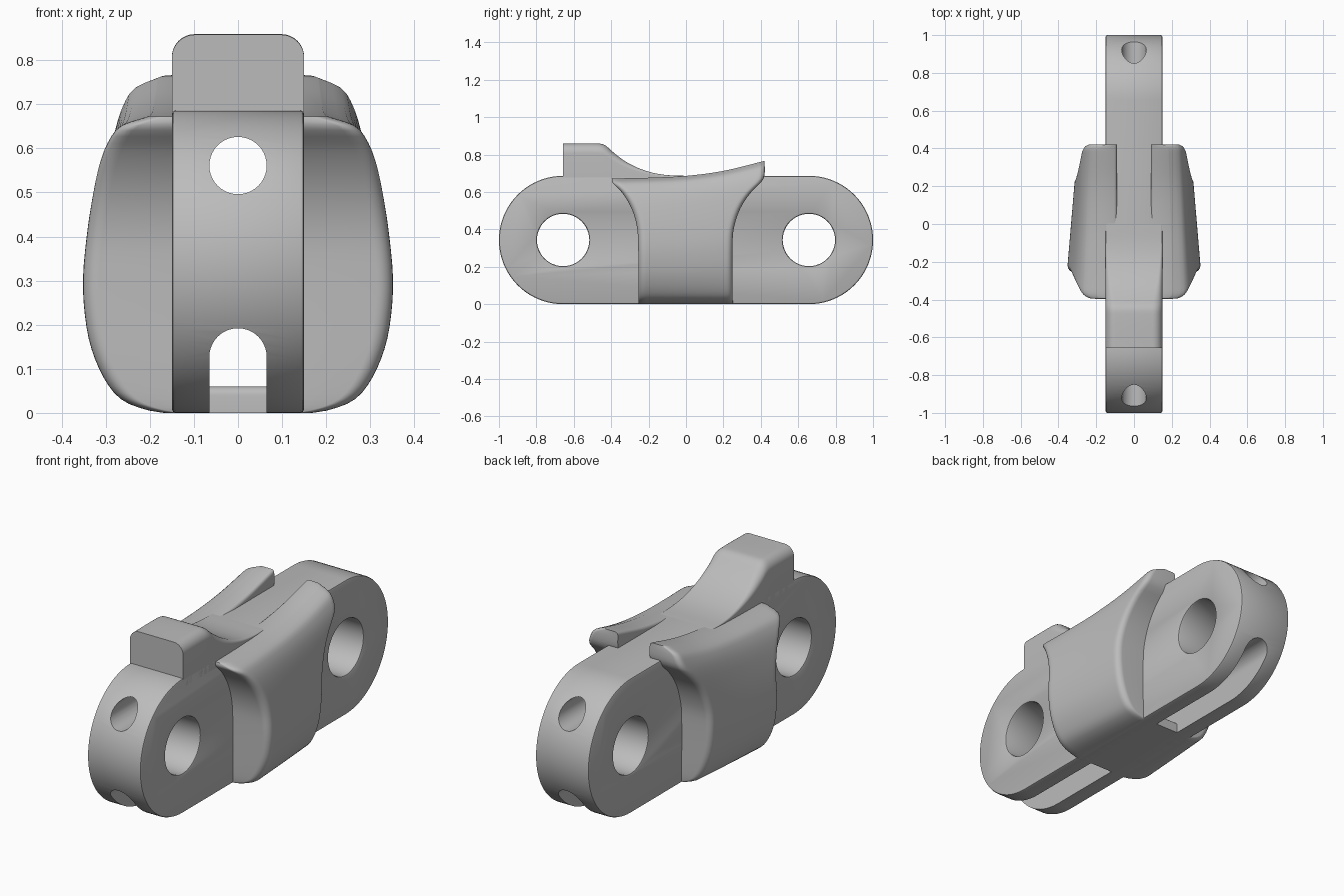
import bpy, bmesh, math

if "Cube" in bpy.data.objects:
    bpy.data.objects.remove(bpy.data.objects["Cube"])

grey = bpy.data.materials.new("plain grey")
grey.use_nodes = True
colour = (0.5, 0.5, 0.5, 1)
grey.diffuse_color = colour
grey.node_tree.nodes["Principled BSDF"].inputs["Base Color"].default_value = colour

HALF, R, PIN_Y, TOP = 0.15, 0.343, 0.657, 0.686


def curve(points, t):
    """Smooth interpolation through a short list of (position, value) points."""
    n = len(points)
    if t <= points[0][0]:
        return points[0][1]
    if t >= points[-1][0]:
        return points[-1][1]
    i = max(k for k in range(n - 1) if points[k][0] <= t)

    def slope(k):
        a, b = points[max(k - 1, 0)], points[min(k + 1, n - 1)]
        return (b[1] - a[1]) / (b[0] - a[0])

    (x0, y0), (x1, y1) = points[i], points[i + 1]
    w = x1 - x0
    s = (t - x0) / w
    return ((2 * s**3 - 3 * s**2 + 1) * y0 + (s**3 - 2 * s**2 + s) * w * slope(i)
            + (3 * s**2 - 2 * s**3) * y1 + (s**3 - s**2) * w * slope(i + 1))


def loft(name, rings):
    """Closed rings of points joined into a solid with flat end caps."""
    bm = bmesh.new()
    rows = [[bm.verts.new(p) for p in ring] for ring in rings]
    n = len(rows[0])
    for a, b in zip(rows, rows[1:]):
        for i in range(n):
            j = (i + 1) % n
            bm.faces.new((a[i], a[j], b[j], b[i]))
    bm.faces.new(rows[0])
    bm.faces.new(rows[-1])
    return finish_mesh(name, bm)


def finish_mesh(name, bm):
    bmesh.ops.recalc_face_normals(bm, faces=bm.faces)
    mesh = bpy.data.meshes.new(name)
    bm.to_mesh(mesh)
    bm.free()
    obj = bpy.data.objects.new(name, mesh)
    bpy.context.collection.objects.link(obj)
    mesh.materials.append(grey)
    return obj


def select(obj):
    bpy.ops.object.select_all(action="DESELECT")
    obj.select_set(True)
    bpy.context.view_layer.objects.active = obj


def apply_all(obj):
    select(obj)
    for mod in list(obj.modifiers):
        bpy.ops.object.modifier_apply(modifier=mod.name)


def smooth(obj, angle=35):
    select(obj)
    bpy.ops.object.shade_smooth_by_angle(angle=math.radians(angle))


def cut(obj, cutter):
    mod = obj.modifiers.new("cut", "BOOLEAN")
    mod.operation, mod.solver, mod.object = "DIFFERENCE", "EXACT", cutter
    apply_all(obj)
    bpy.data.objects.remove(cutter)


def bevel(obj, width):
    mod = obj.modifiers.new("bevel", "BEVEL")
    mod.width, mod.segments = width, 2
    mod.limit_method, mod.angle_limit = "ANGLE", math.radians(50)
    apply_all(obj)


def arc(cx, cy, r, start, end, steps):
    angles = [math.radians(start + (end - start) * k / steps) for k in range(steps + 1)]
    return [(cx + r * math.cos(a), cy + r * math.sin(a)) for a in angles]


def prism_x(name, outline, half):
    return loft(name, [[(x, y, z) for y, z in outline] for x in (-half, half)])


def prism_y(name, outline, half):
    return loft(name, [[(x, y, z) for x, z in outline] for y in (-half, half)])


# Link plate: rounded ends, pin holes, softened edges
stadium = arc(PIN_Y, R, R, -90, 90, 40) + arc(-PIN_Y, R, R, 90, 270, 40)
body = prism_x("link_body", stadium, HALF)
for side in (-1, 1):
    cut(body, prism_x("pin_cutter", arc(side * PIN_Y, R, 0.14, 0, 360, 48)[:-1], 1))
bevel(body, 0.009)

# Lengthwise round bore and arched channel
cut(body, prism_y("bore_cutter", arc(0, 0.561, 0.065, 0, 360, 40)[:-1], 2))
arch = arc(0, 0.127, 0.065, 0, 180, 20) + [(-0.065, -0.2), (0.065, -0.2)]
cut(body, prism_y("channel_cutter", arch, 2))
smooth(body)

# Bridge closing the channel under the middle
floor_shape = ([(-0.25, 0)] + arc(-0.23, 0.04, 0.02, 180, 90, 5)
               + arc(0.23, 0.04, 0.02, 90, 0, 5) + [(0.25, 0)])
smooth(prism_x("channel_floor", floor_shape, 0.065))

# Stop block with a concave ramp running back
ramp = [(-PIN_Y, 0.858), (-0.46, 0.858), (-0.43, 0.848), (-0.39, 0.813), (-0.33, 0.767),
        (-0.26, 0.73), (-0.18, 0.703), (-0.1, 0.69), (0, TOP)]
rings = []
for k in range(41):
    y = -PIN_Y + PIN_Y * k / 40
    top = curve(ramp, y)
    r = 0.006 + 0.046 * max(0, min(1, (top - TOP) / 0.14))
    right = arc(HALF - r, top - r, r, 0, 90, 8)
    left = arc(r - HALF, top - r, r, 90, 180, 8)
    rings.append([(x, y, z) for x, z in [(HALF, 0.64)] + right + left + [(-HALF, 0.64)]])
smooth(loft("stop_block", rings), 40)

# Side guard: flared edges, bulging outer face, rising top
front_edge = [(0, -0.255), (0.36, -0.257), (0.45, -0.27), (0.53, -0.3), (0.6, -0.345),
              (0.65, -0.393), (0.68, -0.395)]
back_edge = [(0, 0.25), (0.36, 0.25), (0.45, 0.267), (0.53, 0.3), (0.6, 0.35),
             (0.655, 0.405), (0.69, 0.42), (0.77, 0.42)]
top_edge = [(-0.4, 0.672), (-0.2, 0.676), (0, 0.686), (0.2, 0.713), (0.42, 0.766)]
bulge = [(0, 0.17), (0.01, 0.21), (0.04, 0.262), (0.1, 0.3), (0.2, 0.332), (0.3, 0.348),
         (0.44, 0.355), (0.6, 0.346), (0.75, 0.33), (0.85, 0.314), (0.92, 0.294),
         (0.97, 0.265), (1, 0.205)]


def spread(n):
    """Samples from 0 to 1, closer together near both ends."""
    return [(1 - math.cos(math.pi * k / n)) / 2 for k in range(n + 1)]


def rounding(d, r):
    """Inset of a rounded corner of radius r at distance d from the edge."""
    gap = min(r, max(0, r - d))
    return r - math.sqrt(r * r - gap * gap)


bm = bmesh.new()
outer, inner = [], []
for u in spread(40):
    top = curve(top_edge, -0.4 + 0.82 * u)
    out_row, in_row = [], []
    for h in spread(36):
        z = h * top
        y0, y1 = curve(front_edge, z), curve(back_edge, z)
        y = y0 + (y1 - y0) * u
        x = curve(bulge, h) * (1 - 0.12 * u)
        x -= rounding(y - y0, 0.04) + rounding(y1 - y, 0.03)
        out_row.append(bm.verts.new((x, y, z)))
        in_row.append(bm.verts.new((0.09 + rounding(top - z, 0.015), y, z)))
    outer.append(out_row)
    inner.append(in_row)
for grid in (outer, inner):
    for a, b in zip(grid, grid[1:]):
        for k in range(len(a) - 1):
            bm.faces.new((a[k], a[k + 1], b[k + 1], b[k]))
for o, i in ((outer[0], inner[0]), (outer[-1], inner[-1]),
             ([r[0] for r in outer], [r[0] for r in inner]),
             ([r[-1] for r in outer], [r[-1] for r in inner])):
    for k in range(len(o) - 1):
        bm.faces.new((o[k], o[k + 1], i[k + 1], i[k]))
guards = finish_mesh("side_guards", bm)
guards.modifiers.new("mirror", "MIRROR").use_mirror_merge = False
apply_all(guards)
smooth(guards, 45)
